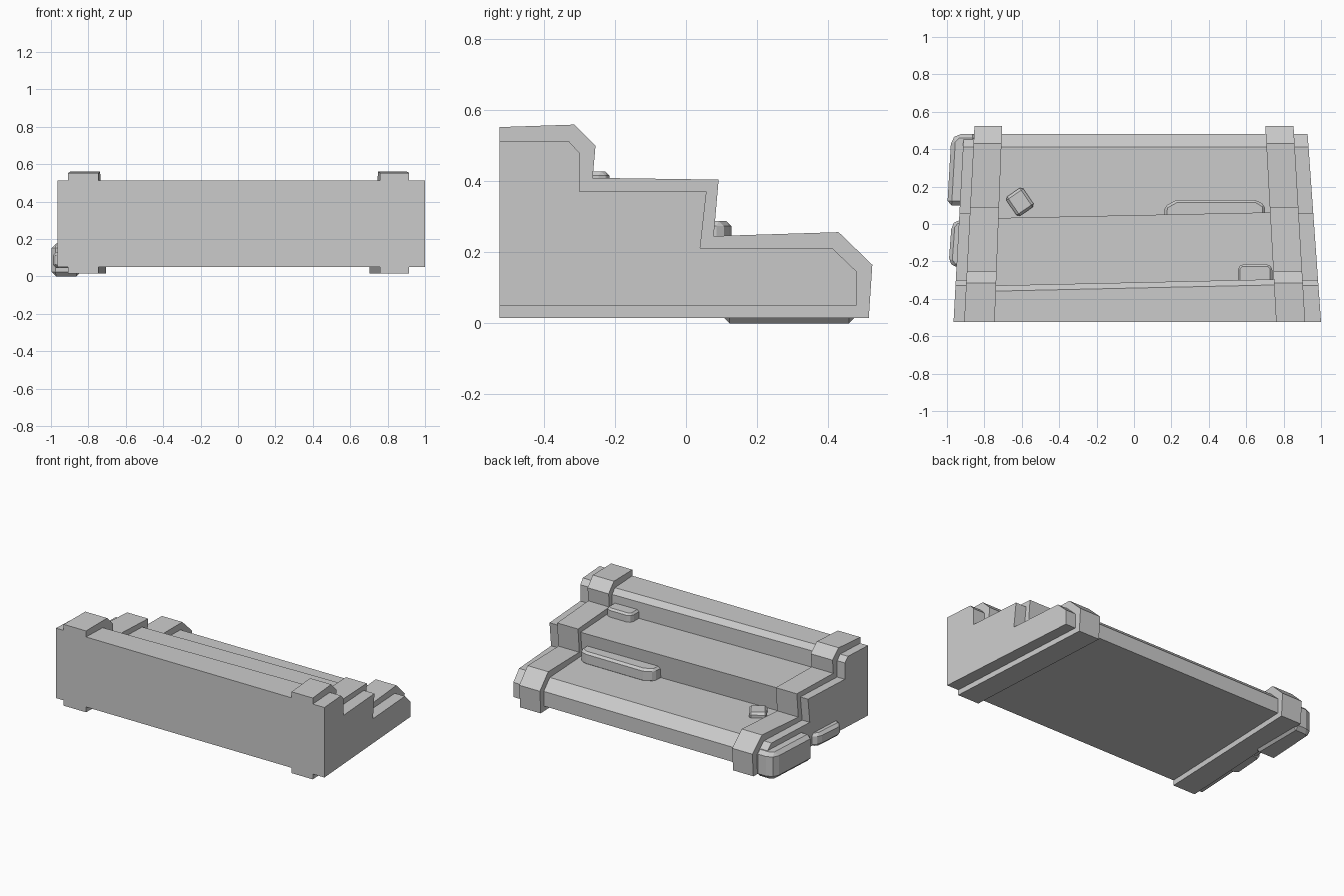
import bpy, bmesh
from mathutils import Matrix

if "Cube" in bpy.data.objects:
    bpy.data.objects.remove(bpy.data.objects["Cube"])


def along(a, b):
    """x as a function of y: a at the front, b at the back."""
    return lambda y: a + (b - a) * (y + 0.525) / 1.05


def finish(name, bm, bevel=0):
    bmesh.ops.recalc_face_normals(bm, faces=bm.faces)
    me = bpy.data.meshes.new(name)
    bm.to_mesh(me)
    bm.free()
    ob = bpy.data.objects.new(name, me)
    bpy.context.collection.objects.link(ob)
    if bevel:
        mod = ob.modifiers.new("Chamfer", 'BEVEL')
        mod.width = bevel
        mod.segments = 1
    return ob


def loft(name, sections):
    """Skin a chain of (y, z) profiles, each placed at its own x(y)."""
    bm = bmesh.new()
    rings = [[bm.verts.new((x(y), y, z)) for y, z in prof] for prof, x in sections]
    n = len(rings[0])
    for a, b in zip(rings, rings[1:]):
        for i in range(n):
            j = (i + 1) % n
            bm.faces.new((a[i], a[j], b[j], b[i]))
    bm.faces.new(rings[0])
    bm.faces.new(rings[-1])
    return finish(name, bm)


def stepped(upper, lower):
    """Stair profile with the two risers shifted in y."""
    return [(-0.525, 0.05), (-0.525, 0.513), (-0.33 + upper, 0.513),
            (-0.30 + upper, 0.48), (-0.30 + upper, 0.372),
            (0.058 + lower, 0.372), (0.04 + lower, 0.212),
            (0.412, 0.212), (0.48, 0.147), (0.48, 0.05)]


def stone(name, outline, z0, z1, bevel):
    bm = bmesh.new()
    lo = [bm.verts.new((x, y, z0)) for x, y in outline]
    hi = [bm.verts.new((x, y, z1)) for x, y in outline]
    n = len(lo)
    bm.faces.new(lo)
    bm.faces.new(hi)
    for i in range(n):
        j = (i + 1) % n
        bm.faces.new((lo[i], lo[j], hi[j], hi[i]))
    return finish(name, bm, bevel)


# Stair body, its centre span slightly skewed between the two trims
straight = stepped(0, 0)
skewed = stepped(-0.03, -0.027)
near_right = stepped(0.005, 0.005)
loft("stair_body", [(straight, along(-0.965, -0.908)),
                    (straight, along(-0.86, -0.81)),
                    (skewed, along(-0.80, -0.75)),
                    (near_right, along(0.80, 0.75)),
                    (straight, along(0.87, 0.81)),
                    (straight, along(1.0, 0.925))])

# Raised trim bands wrapping the steps
band = [(-0.525, 0.015), (-0.525, 0.553), (-0.315, 0.56), (-0.255, 0.50),
        (-0.263, 0.41), (0.092, 0.405), (0.078, 0.246), (0.43, 0.257),
        (0.525, 0.165), (0.515, 0.015)]
loft("left_trim", [(band, along(-0.908, -0.853)), (band, along(-0.745, -0.705))])
loft("right_trim", [(band, along(0.76, 0.702)), (band, along(0.915, 0.853))])

# Loose stones lying against the left side
stone("large_side_stone", [(-0.998, 0.10), (-0.84, 0.10), (-0.84, 0.482),
                           (-0.945, 0.482), (-0.978, 0.45)], 0.0, 0.175, 0.026)
stone("small_side_stone", [(-0.99, -0.20), (-0.96, -0.232), (-0.88, -0.232),
                           (-0.88, 0.02), (-0.952, 0.02), (-0.976, -0.01)],
      0.045, 0.13, 0.018)

# Stones on the treads
stone("riser_stone", [(0.16, 0.02), (0.70, 0.02), (0.70, 0.10), (0.655, 0.128),
                      (0.225, 0.128), (0.165, 0.095)], 0.20, 0.288, 0.014)
stone("upper_tread_stone", [(0.555, -0.33), (0.74, -0.33), (0.74, -0.235),
                            (0.72, -0.215), (0.575, -0.215), (0.555, -0.235)],
      0.36, 0.428, 0.012)
pebble = stone("loose_tread_stone", [(-0.055, -0.062), (0.055, -0.062),
                                     (0.055, 0.062), (-0.055, 0.062)],
               0.20, 0.245, 0.014)
pebble.matrix_world = Matrix.Translation((-0.61, 0.118, 0)) @ Matrix.Rotation(0.6, 4, 'Z')
